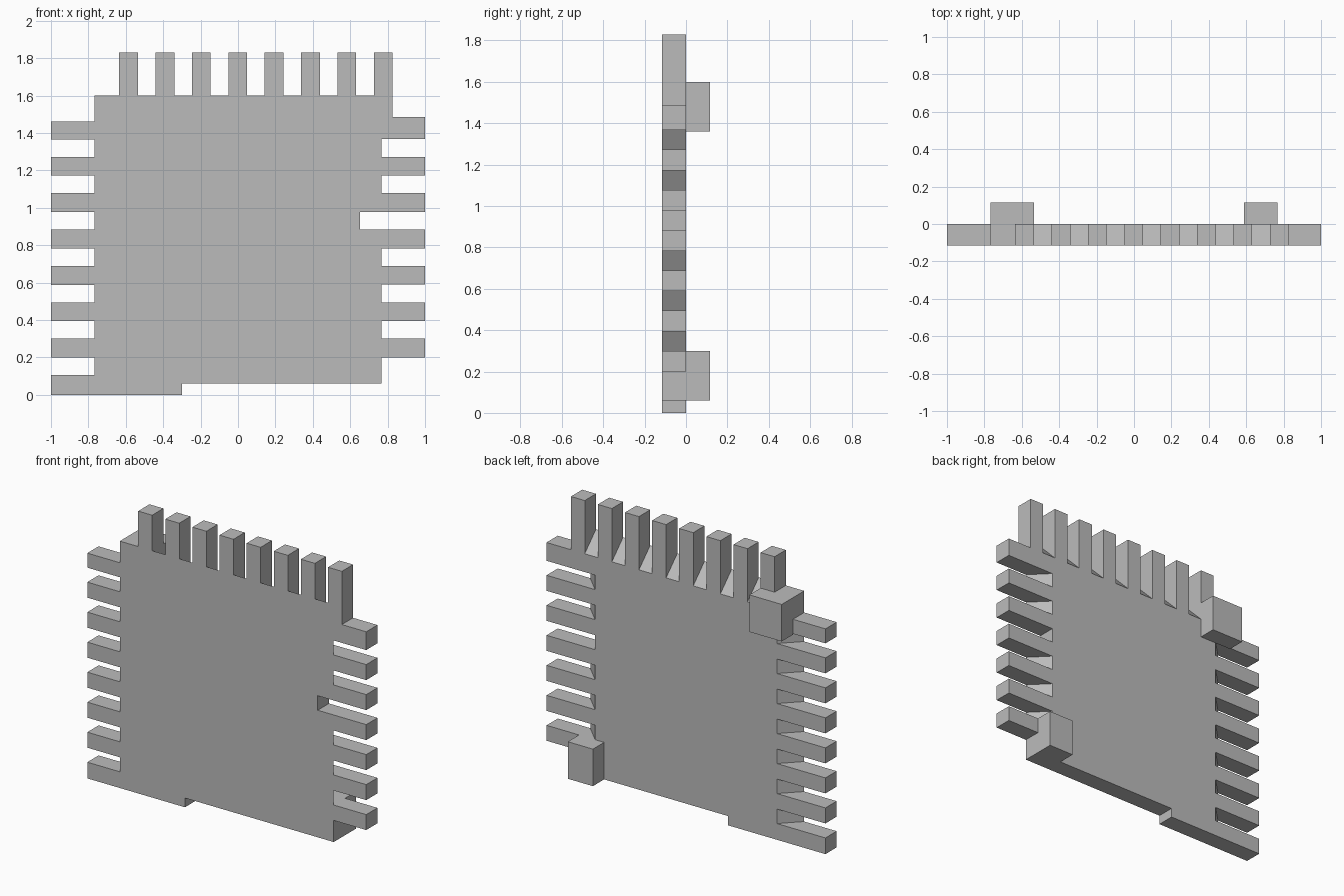
import bpy
import bmesh
import math

if "Cube" in bpy.data.objects:
    bpy.data.objects.remove(bpy.data.objects["Cube"], do_unlink=True)

DEPTH = 0.115          # plate thickness, mounting block thickness, ramp run
PITCH, GAP = 0.1945, 0.094
SIDE, TIP, ROOF, TOP = 0.767, 1.0, 1.6, 1.83

grey = bpy.data.materials.new("plain grey")
grey.use_nodes = True
COLOUR = (0.5, 0.5, 0.5, 1)
grey.diffuse_color = COLOUR
grey.node_tree.nodes["Principled BSDF"].inputs["Base Color"].default_value = COLOUR


def finish(name, bm):
    bmesh.ops.recalc_face_normals(bm, faces=bm.faces)
    mesh = bpy.data.meshes.new(name)
    bm.to_mesh(mesh)
    bm.free()
    mesh.materials.append(grey)
    ob = bpy.data.objects.new(name, mesh)
    bpy.context.collection.objects.link(ob)
    return ob


def loft(name, front, back, y0, y1):
    """Solid between a front outline and a matching back outline."""
    bm = bmesh.new()
    a = [bm.verts.new((x, y0, z)) for x, z in front]
    b = [bm.verts.new((x, y1, z)) for x, z in back]
    bm.faces.new(a)
    bm.faces.new(b[::-1])
    for i in range(len(a)):
        j = (i + 1) % len(a)
        bm.faces.new((a[i], b[i], b[j], a[j]))
    return finish(name, bm)


def drill(ob, x, z):
    """Cut a round screw hole through an object."""
    bm = bmesh.new()
    bmesh.ops.create_cone(bm, cap_ends=True, segments=32, radius1=0.04,
                          radius2=0.04, depth=1)
    for v in bm.verts:
        v.co = (v.co.x + x, v.co.z, v.co.y + z)
    cutter = finish("hole_cutter", bm)
    cutter.hide_render = True
    mod = ob.modifiers.new("hole", 'BOOLEAN')
    mod.operation, mod.solver, mod.object = 'DIFFERENCE', 'EXACT', cutter
    bpy.context.view_layer.objects.active = ob
    bpy.ops.object.modifier_apply(modifier=mod.name)
    bpy.data.objects.remove(cutter, do_unlink=True)


# Finned plate outline: front and back points, slot roots ramp inwards
front, back = [], []


def add(x, z, dx=0, dz=0):
    front.append((x, z))
    back.append((x + dx, z + dz))


# Stepped bottom edge
for p in ((-TIP, 0), (-0.3, 0), (-0.3, 0.06), (SIDE, 0.06), (SIDE, 0.2), (TIP, 0.2)):
    add(*p)

# Slots up the left side, one of them straight and deeper
for i in range(6):
    z = 0.3 + i * PITCH
    deep = i == 3
    root, ramp = (SIDE - DEPTH, 0) if deep else (SIDE, -DEPTH)
    add(TIP, z)
    add(root, z, ramp)
    add(root, z + GAP, ramp)
    add(TIP, z + GAP)

# Corner, then slots along the top
for p in ((TIP, 1.485), (0.825, 1.485), (0.825, TOP)):
    add(*p)
for i in range(7):
    x = 0.726 - i * PITCH
    add(x, TOP)
    add(x, ROOF, 0, -DEPTH)
    add(x - GAP, ROOF, 0, -DEPTH)
    add(x - GAP, TOP)

# Other corner, then slots down the right side
for p in ((-0.635, TOP), (-0.635, ROOF), (-SIDE, ROOF), (-SIDE, 1.46), (-TIP, 1.46)):
    add(*p)
for i in reversed(range(7)):
    z = 0.105 + i * PITCH
    add(-TIP, z + GAP)
    add(-SIDE, z + GAP, DEPTH)
    add(-SIDE, z, DEPTH)
    add(-TIP, z)

plate = loft("finned_plate", front, back, -DEPTH, 0)

# Mounting blocks on the back, with holes running through the plate
blocks = (("upper_mounting_block", -SIDE, -0.535, 1.36, ROOF, -0.68, 1.51),
          ("lower_mounting_block", 0.587, SIDE, 0.06, 0.3, 0.677, 0.15))
for name, x0, x1, z0, z1, hx, hz in blocks:
    rect = [(x0, z0), (x1, z0), (x1, z1), (x0, z1)]
    block = loft(name, rect, rect, 0, DEPTH)
    for ob in (plate, block):
        drill(ob, hx, hz)

# Smooth hole walls, sharp edges elsewhere
bpy.ops.object.select_all(action='DESELECT')
for ob in bpy.context.collection.objects:
    if ob.type == 'MESH' and (ob == plate or "block" in ob.name):
        ob.select_set(True)
bpy.context.view_layer.objects.active = plate
bpy.ops.object.shade_smooth_by_angle(angle=math.radians(30))
